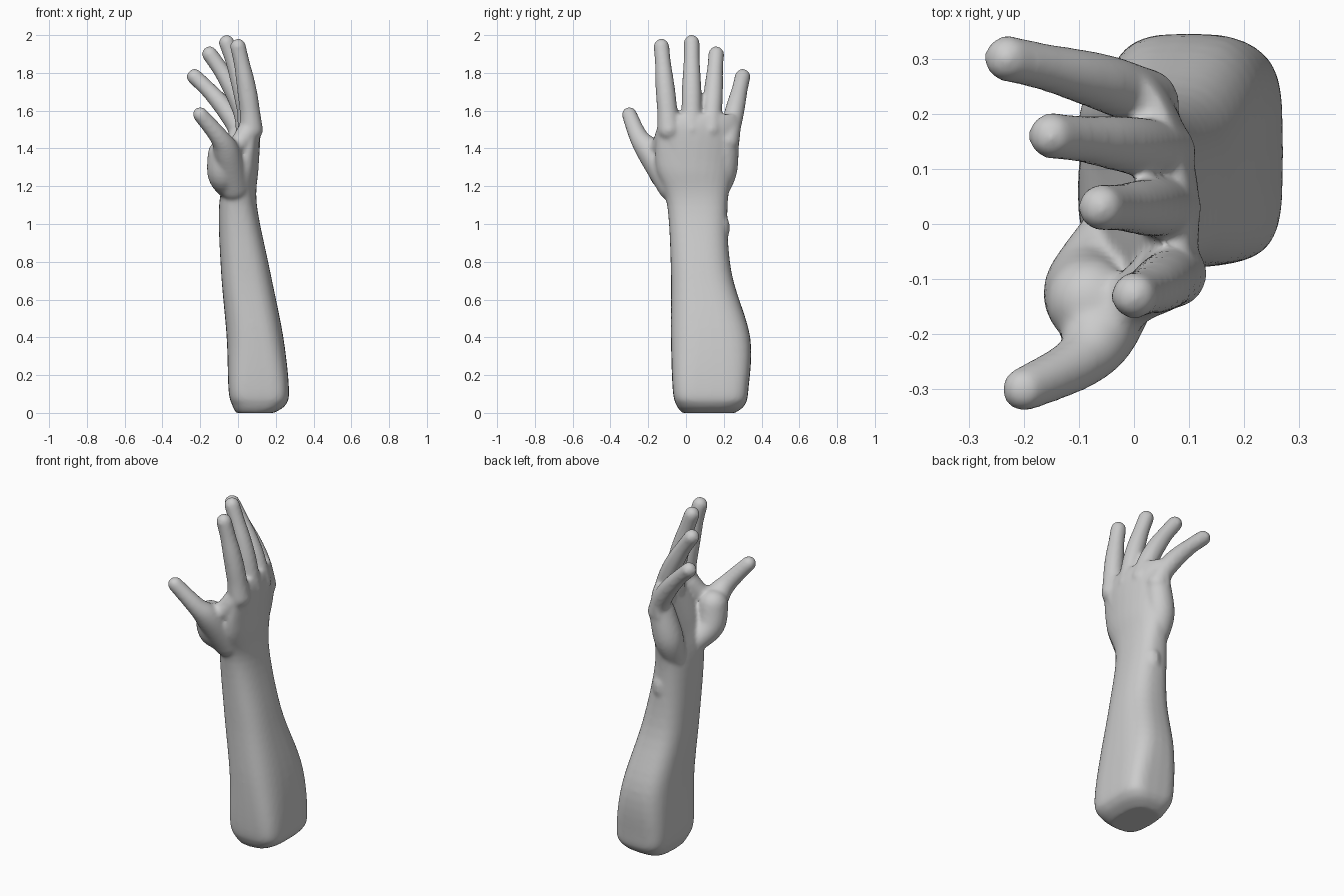
import bpy, bmesh, math
from mathutils import Vector

old = bpy.data.objects.get("Cube")
if old:
    bpy.data.objects.remove(old)

SIDES = 32
STEPS = 6
bm = bmesh.new()


def spline(points):
    """Smooth samples through rows of numbers, using eased tangents."""
    rows = [Vector(point) for point in points]
    last = len(rows) - 1
    slopes = [(rows[min(i + 1, last)] - rows[max(i - 1, 0)]) / 2 for i in range(len(rows))]
    samples = []
    for i in range(last):
        start, end = rows[i], rows[i + 1]
        for step in range(STEPS):
            t = step / STEPS
            ease = t * t * (3 - 2 * t)
            samples.append(start.lerp(end, ease)
                           + slopes[i] * (t * (1 - t) ** 2)
                           - slopes[i + 1] * (t * t * (1 - t)))
    return samples + [rows[last]]


def skin(rings):
    """Join rings of points into a closed solid."""
    loops = [[bm.verts.new(point) for point in ring] for ring in rings]
    for lower, upper in zip(loops, loops[1:]):
        for i in range(SIDES):
            j = (i + 1) % SIDES
            bm.faces.new((lower[i], lower[j], upper[j], upper[i]))
    bm.faces.new(reversed(loops[0]))
    bm.faces.new(loops[-1])


def make_ring(centre, across, along, power=2):
    """Rounded outline: a higher power gives squarer corners."""
    points = []
    for i in range(SIDES):
        angle = math.tau * i / SIDES
        c, s = math.cos(angle), math.sin(angle)
        points.append(centre + across * math.copysign(abs(c) ** (2 / power), c)
                      + along * math.copysign(abs(s) ** (2 / power), s))
    return points


def slab(sections):
    """Loft level sections: height, centre x, y, half width, half depth, squareness, curl."""
    rings = []
    for z, x, y, half_width, half_depth, power, curl in spline(sections):
        ring = make_ring(Vector((x, y, z)), Vector((half_width, 0, 0)),
                         Vector((0, half_depth, 0)), power)
        for point in ring:
            point.x -= curl * max(point.y, 0) ** 2
        rings.append(ring)
    skin(rings)


def tube(points):
    """Round-ended tapering limb through rows of x, y, z, radius."""
    path = spline(points)
    last = len(path) - 1
    dome = [math.pi / 2 * k / STEPS for k in range(STEPS)]
    rings = []
    for i, row in enumerate(path):
        heading = (path[min(i + 1, last)].xyz - path[max(i - 1, 0)].xyz).normalized()
        along = Vector((0, 1, 0))
        along = (along - heading * along.dot(heading)).normalized()
        across = along.cross(heading)
        angles = [0]
        if i == 0:
            angles = [-angle for angle in reversed(dome)]
        elif i == last:
            angles = dome
        for angle in angles:
            radius = row.w * math.cos(angle)
            centre = row.xyz + heading * row.w * math.sin(angle)
            rings.append(make_ring(centre, across * radius, along * radius))
    skin(rings)


def finger(knuckle, tip, radius):
    """Tapering finger that curls further forward toward its tip."""
    base, end = Vector(knuckle), Vector(tip)
    points = []
    for i in range(STEPS):
        t = i / (STEPS - 1)
        point = base.lerp(end, t)
        point.x = base.x + (end.x - base.x) * t ** 1.5
        # The limb narrows between the joints
        points.append((*point, radius * (1 - t / 3) * (1 + math.cos(t * math.tau * 2) / 25)))
    tube(points)


def tendon(knuckle):
    """Low ridge from the wrist up to a knuckle."""
    end = Vector(knuckle) + Vector((.02, 0, 0))
    start = Vector((.06, .05 + end.y / 3, 1.2))
    middle = start.lerp(end, .5) + Vector((.01, 0, 0))
    tube([(*start, .02), (*middle, .02), (*end, .03)])


# Forearm from the cut end to the wrist, then the palm curling toward the little finger
slab([(0, .09, .12, .1, .14, 3, 0), (.04, .11, .13, .14, .18, 3.5, 0),
      (.12, .11, .13, .16, .2, 4, 0), (.4, .09, .13, .15, .21, 3, 0),
      (.75, .04, .08, .13, .16, 2.6, 0), (1.1, 0, .06, .1, .16, 2.5, 0),
      (1.3, .03, .05, .08, .21, 2.4, .6), (1.5, .07, .07, .05, .22, 2.4, .8),
      (1.58, .07, .07, .03, .19, 2.4, .8)])

# Wrist bone
tube([(.03, .18, .96, .05), (.03, .18, 1, .05)])

# Pad at the base of the thumb, heel of the palm, and web between thumb and index
tube([(-.04, -.02, 1.18, .06), (-.08, -.11, 1.26, .08), (-.08, -.14, 1.37, .08)])
tube([(-.03, .15, 1.15, .06), (-.02, .19, 1.28, .08), (.01, .21, 1.44, .07)])
tube([(-.07, -.19, 1.4, .06), (-.01, -.14, 1.41, .05), (.05, -.1, 1.48, .06)])

# Thumb
tube([(-.02, -.07, 1.2, .08), (-.06, -.19, 1.38, .07),
      (-.1, -.25, 1.46, .05), (-.2, -.3, 1.58, .04)])

# Index, middle, ring and little fingers, each with its tendon
for knuckle, tip, radius in [((.07, -.09, 1.5), (0, -.13, 1.94), .06),
                             ((.06, .03, 1.5), (-.06, .03, 1.96), .06),
                             ((.05, .13, 1.5), (-.15, .16, 1.9), .06),
                             ((.02, .22, 1.44), (-.23, .3, 1.78), .06)]:
    finger(knuckle, tip, radius)
    tendon(knuckle)

bmesh.ops.recalc_face_normals(bm, faces=bm.faces)
mesh = bpy.data.meshes.new("hand_and_forearm")
bm.to_mesh(mesh)
bm.free()
arm = bpy.data.objects.new("hand_and_forearm", mesh)
bpy.context.collection.objects.link(arm)

# Fuse the parts into one smooth skin
fuse = arm.modifiers.new("fuse", 'REMESH')
fuse.mode = 'VOXEL'
fuse.voxel_size = .01
fuse.use_smooth_shade = True
soften = arm.modifiers.new("soften", 'SMOOTH')
soften.iterations = 8

# Plain grey surface
grey = bpy.data.materials.new("plain_grey")
grey.use_nodes = True
colour = (.6, .6, .6, 1)
grey.diffuse_color = colour
grey.node_tree.nodes["Principled BSDF"].inputs["Base Color"].default_value = colour
mesh.materials.append(grey)
